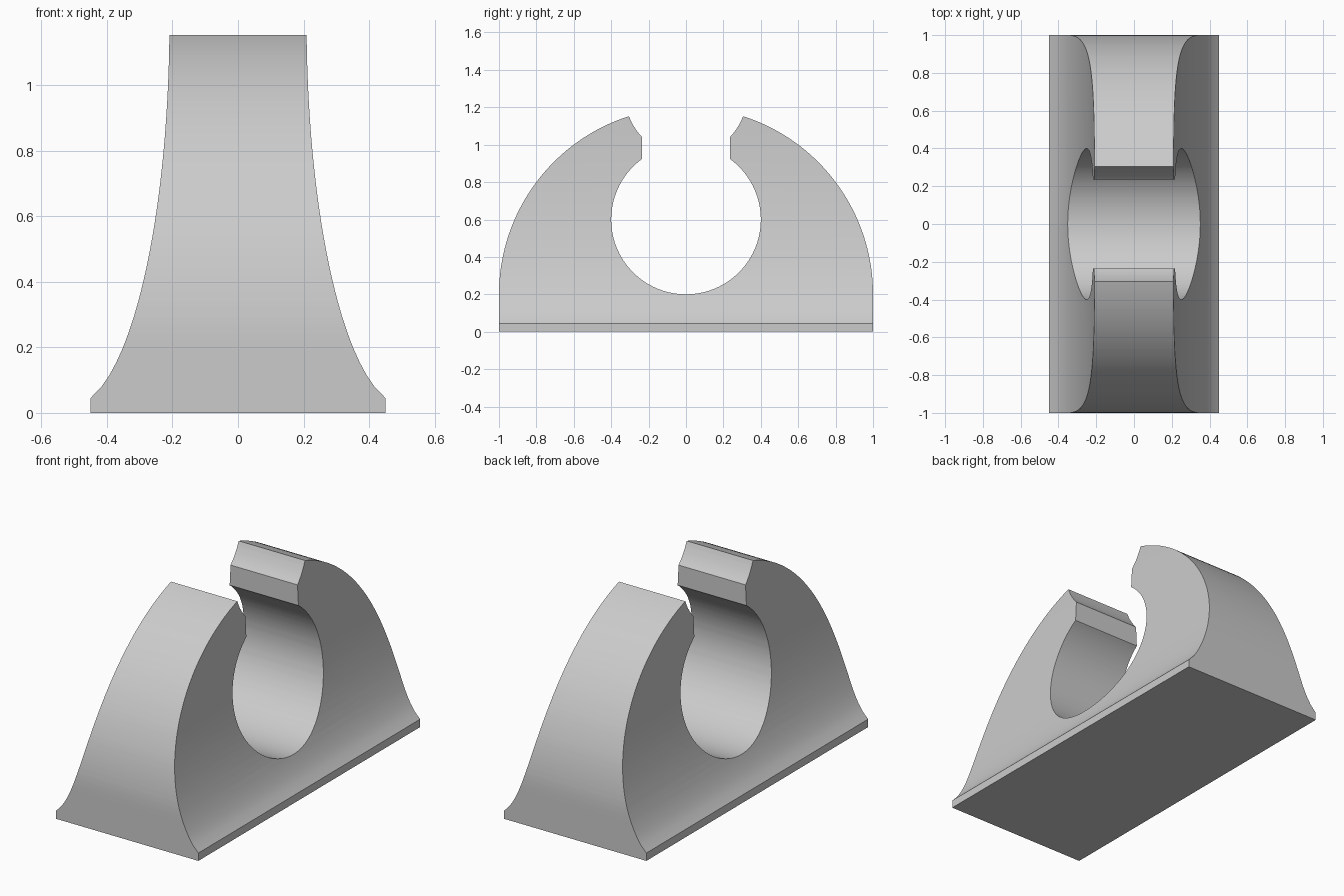
import bpy
import bmesh
from math import sin, cos, sqrt, atan2, pi

cube = bpy.data.objects.get("Cube")
if cube:
    bpy.data.objects.remove(cube, do_unlink=True)

grey = bpy.data.materials.new("plain grey")
grey.use_nodes = True
colour = (0.6, 0.6, 0.6, 1)
grey.diffuse_color = colour
grey.node_tree.nodes["Principled BSDF"].inputs["Base Color"].default_value = colour


def arc(cz, r, a0, a1, n):
    """Points on a circle centred on the y = 0 axis."""
    steps = [a0 + (a1 - a0) * i / n for i in range(n + 1)]
    return [(r * cos(a), cz + r * sin(a)) for a in steps]


def prism(name, outline, place, offset):
    """Closed outline extruded along the remaining axis."""
    bm = bmesh.new()
    face = bm.faces.new([bm.verts.new(place(u, v)) for u, v in outline])
    moved = bmesh.ops.extrude_face_region(bm, geom=[face])["geom"]
    verts = [e for e in moved if isinstance(e, bmesh.types.BMVert)]
    bmesh.ops.translate(bm, verts=verts, vec=offset)
    bmesh.ops.recalc_face_normals(bm, faces=bm.faces)
    mesh = bpy.data.meshes.new(name)
    bm.to_mesh(mesh)
    bm.free()
    mesh.materials.append(grey)
    obj = bpy.data.objects.new(name, mesh)
    bpy.context.collection.objects.link(obj)
    return obj


# Side outline: rounded back, flared mouth, straight throat and round seat
slot, lip = 0.235, 0.305
back = arc(0.2, 1, 0, atan2(sqrt(1 - lip ** 2), lip), 40)
drop = back[-1][1] - 1.265
mouth = arc(1.265, 0.325, atan2(drop, lip), atan2(-0.225, slot), 5)[1:]
seat = arc(0.6, 0.4, atan2(sqrt(0.16 - slot ** 2), slot), -pi / 2, 48)
half = [(1, 0)] + back + mouth + seat
side = half + [(-y, z) for y, z in reversed(half[:-1])]
clip = prism("pipe_clip", side, lambda y, z: (-0.6, y, z), (1.2, 0, 0))

# Front outline: foot edge, then an elliptical flare narrowing upwards
flare = []
for i in range(33):
    z = 0.045 + 1.155 * i / 32
    flare.append((0.209 + 0.302 * (1 - sqrt(1 - ((1.2 - z) / 1.18) ** 2)), z))
right = [(0.45, -0.1), (0.45, 0.045)] + flare[1:]
front = right + [(-x, z) for x, z in reversed(right)]
cutter = prism("flare_cutter", front, lambda x, z: (x, -1.2, z), (0, 2.4, 0))
cutter.hide_render = True

# Keep the volume shared by both outlines
mod = clip.modifiers.new("flare", "BOOLEAN")
mod.operation = "INTERSECT"
mod.solver = "EXACT"
mod.object = cutter
bpy.context.view_layer.objects.active = clip
clip.select_set(True)
bpy.ops.object.modifier_apply(modifier=mod.name)
bpy.data.objects.remove(cutter, do_unlink=True)
bpy.ops.object.shade_smooth_by_angle(angle=0.35)
